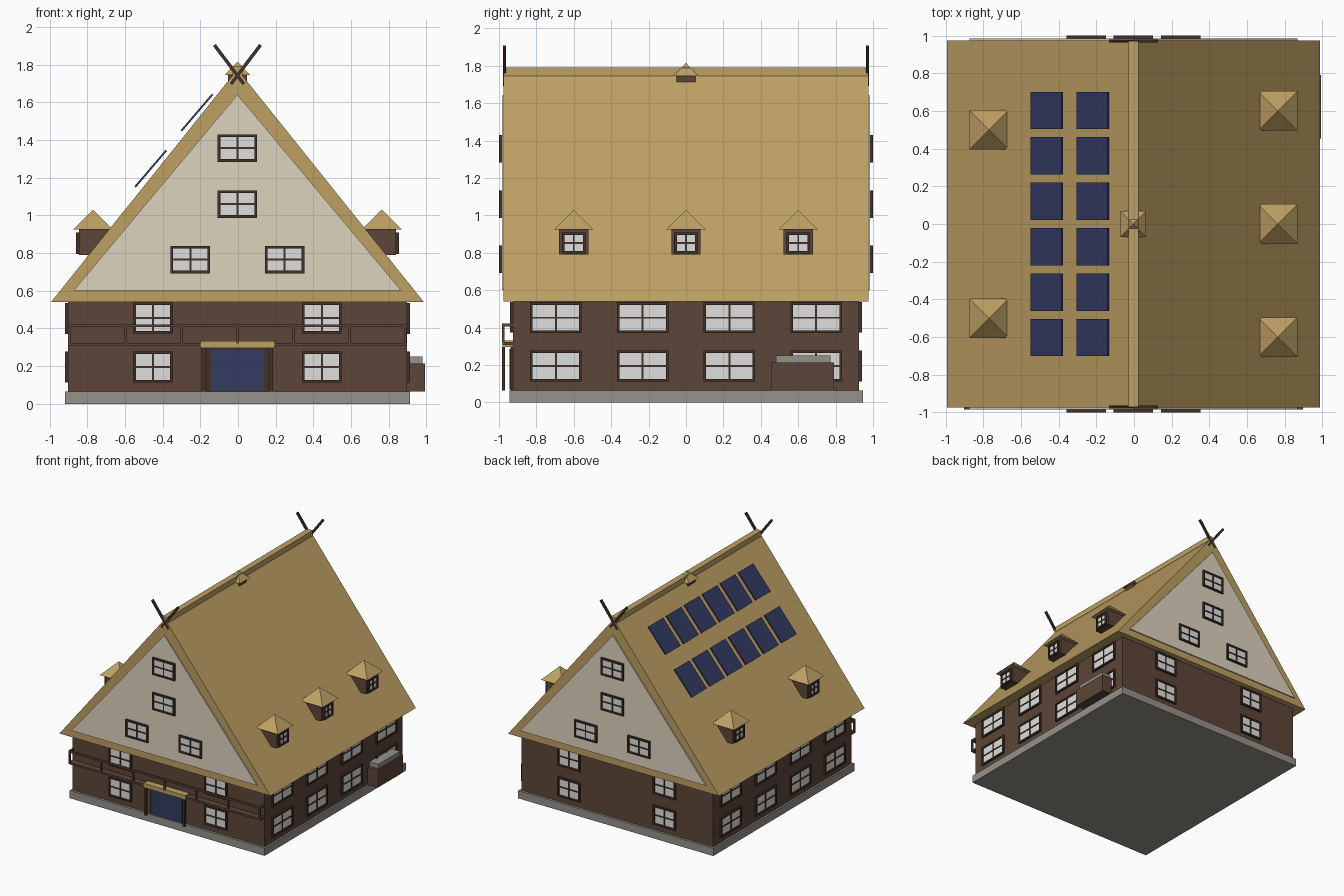
import bpy, bmesh, math
from mathutils import Matrix, Vector

if "Cube" in bpy.data.objects:
    bpy.data.objects.remove(bpy.data.objects["Cube"])


def material(name, srgb):
    m = bpy.data.materials.new(name)
    m.diffuse_color = [(c / 255 / 12.92 if c < 11 else ((c / 255 + 0.055) / 1.055) ** 2.4) for c in srgb] + [1]
    m.use_nodes = True
    m.node_tree.nodes["Principled BSDF"].inputs["Base Color"].default_value = m.diffuse_color
    return m


THATCH = material("thatch", (190, 160, 100))
WALL = material("brown_timber", (92, 69, 56))
DARK = material("dark_timber", (66, 49, 39))
CREAM = material("cream_plaster", (222, 211, 190))
GLASS = material("pale_glass", (222, 223, 221))
STONE = material("grey_stone", (150, 146, 140))
BLUE = material("navy_blue", (50, 59, 98))


def finish(name, bm, *mats):
    bmesh.ops.recalc_face_normals(bm, faces=bm.faces)
    me = bpy.data.meshes.new(name)
    bm.to_mesh(me)
    bm.free()
    for m in mats:
        me.materials.append(m)
    ob = bpy.data.objects.new(name, me)
    bpy.context.collection.objects.link(ob)
    return ob


def add_box(bm, lo, hi, slot=0):
    lo, hi = Vector(lo), Vector(hi)
    mat = Matrix.Translation((lo + hi) / 2) @ Matrix.Diagonal((*(hi - lo), 1))
    for v in bmesh.ops.create_cube(bm, size=1, matrix=mat)["verts"]:
        for f in v.link_faces:
            f.material_index = slot


def box(name, lo, hi, mat):
    bm = bmesh.new()
    add_box(bm, lo, hi)
    return finish(name, bm, mat)


def prism(name, pts, y0, y1, mat):
    """Extrude an x-z profile along y."""
    bm = bmesh.new()
    a = [bm.verts.new((x, y0, z)) for x, z in pts]
    b = [bm.verts.new((x, y1, z)) for x, z in pts]
    bm.faces.new(a)
    bm.faces.new(b)
    for i in range(len(pts)):
        j = (i + 1) % len(pts)
        bm.faces.new((a[i], a[j], b[j], b[i]))
    return finish(name, bm, mat)


def pyramid(name, x, y, z0, z1, half, mat):
    bm = bmesh.new()
    base = [bm.verts.new((x + half * sx, y + half * sy, z0)) for sx, sy in ((-1, -1), (1, -1), (1, 1), (-1, 1))]
    top = bm.verts.new((x, y, z1))
    bm.faces.new(base)
    for i in range(4):
        bm.faces.new((base[i], base[(i + 1) % 4], top))
    return finish(name, bm, mat)


def window(name, pos, turn, hw, hh, t=0.014, depth=0.015):
    """Framed four-pane window; local -y points outward, then turned about z."""
    bm = bmesh.new()
    add_box(bm, (-hw + t, -0.006, -hh + t), (hw - t, 0, hh - t), 1)
    for s in (-1, 1):
        add_box(bm, (s * (hw - t / 2) - t / 2, -depth, -hh), (s * (hw - t / 2) + t / 2, 0, hh))
        add_box(bm, (-hw + t, -depth, s * (hh - t / 2) - t / 2), (hw - t, 0, s * (hh - t / 2) + t / 2))
    m = 0.005
    add_box(bm, (-m, -0.011, -hh + t), (m, 0, hh - t))
    add_box(bm, (-hw + t, -0.0105, -m), (hw - t, 0, m))
    ob = finish(name, bm, DARK, GLASS)
    ob.matrix_world = Matrix.Translation(pos) @ Matrix.Rotation(math.radians(turn), 4, "Z")
    return ob


# Main body
box("stone_base", (-0.915, -0.945, 0), (0.915, 0.945, 0.065), STONE)
box("walls", (-0.9, -0.925, 0.065), (0.9, 0.925, 0.545), WALL)
prism("thatched_roof", [(-0.989, 0.54), (0.989, 0.54), (0, 1.775)], -0.975, 0.975, THATCH)
box("ridge_cap", (-0.026, -0.972, 1.745), (0.026, 0.972, 1.79), THATCH)

# Gables, end-wall windows and crossed ridge poles
for s, end, turn in ((-1, "front", 0), (1, "back", 180)):
    prism(end + "_gable_panel", [(-0.87, 0.6), (0.87, 0.6), (0, 1.64)], s * 0.97, s * 0.985, CREAM)
    for x, z in ((0, 1.357), (0, 1.06), (-0.25, 0.765), (0.25, 0.765)):
        window(end + "_gable_window", (x, s * 0.985, z), turn, 0.105, 0.073)
    for x in (-0.448, 0.448):
        for z in (0.195, 0.455):
            window(end + "_wall_window", (x, s * 0.925, z), turn, 0.105, 0.082)
    for d in (-1, 1):
        pole = box(end + "_ridge_pole", (-0.009, -0.008, -0.13), (0.009, 0.008, 0.13), DARK)
        pole.matrix_world = Matrix.Translation((d * 0.044, s * 0.97, 1.8)) @ Matrix.Rotation(d * math.radians(37), 4, "Y")

# Long side windows
for s, side in ((-1, "left"), (1, "right")):
    for y in (-0.696, -0.232, 0.232, 0.696):
        for z in (0.195, 0.453):
            window(side + "_wall_window", (s * 0.9, y, z), s * 90, 0.138, 0.083)

# Dormers
for s, side, ys in ((-1, "left", (-0.5, 0.5)), (1, "right", (-0.6, 0, 0.6))):
    for y in ys:
        xs = sorted((s * 0.68, s * 0.842))
        box(side + "_dormer_body", (xs[0], y - 0.078, 0.79), (xs[1], y + 0.078, 0.93), WALL)
        pyramid(side + "_dormer_roof", s * 0.766, y, 0.925, 1.03, 0.105, THATCH)
        window(side + "_dormer_window", (s * 0.842, y, 0.852), s * 90, 0.063, 0.056)

# Ridge cupola
box("cupola_body", (-0.05, -0.05, 1.705), (0.05, 0.05, 1.75), WALL)
pyramid("cupola_roof", 0, 0, 1.745, 1.815, 0.068, THATCH)

# Solar panels floating over the left slope
for x, z in ((-0.46, 1.248), (-0.215, 1.545)):
    for i in range(6):
        panel = box("solar_panel", (-0.127, -0.099, -0.005), (0.127, 0.099, 0.005), BLUE)
        panel.matrix_world = (Matrix.Translation((x, (i - 2.5) * 0.241, z))
                              @ Matrix.Rotation(-math.radians(49.5), 4, "Y"))

# Balcony
box("balcony_floor", (-0.9, -0.98, 0.307), (0.9, -0.92, 0.323), WALL)
box("balcony_front_rail", (-0.9, -0.984, 0.407), (0.9, -0.97, 0.422), WALL)
for i in range(-3, 4):
    x = i * 0.297
    box("balcony_post", (x - 0.007, -0.983, 0.32), (x + 0.007, -0.971, 0.41), WALL)
for x in (-0.893, 0.893):
    box("balcony_side_rail", (x - 0.007, -0.975, 0.407), (x + 0.007, -0.92, 0.422), WALL)

# Entrance
box("door_frame", (-0.165, -0.937, 0.065), (0.165, -0.92, 0.3), DARK)
box("door", (-0.14, -0.944, 0.07), (0.14, -0.935, 0.287), BLUE)
box("door_canopy", (-0.197, -0.982, 0.297), (0.197, -0.92, 0.332), THATCH)
for x in (-0.18, 0.18):
    box("canopy_post", (x - 0.01, -0.984, 0.065), (x + 0.01, -0.968, 0.298), DARK)

# Lean-to store on the right side
box("side_store", (0.89, 0.455, 0.065), (0.996, 0.79, 0.213), WALL)
box("side_store_lid", (0.89, 0.48, 0.213), (0.983, 0.772, 0.25), STONE)

# The house sits slightly left because of the store
for ob in bpy.context.collection.objects:
    ob.location.x -= 0.003
